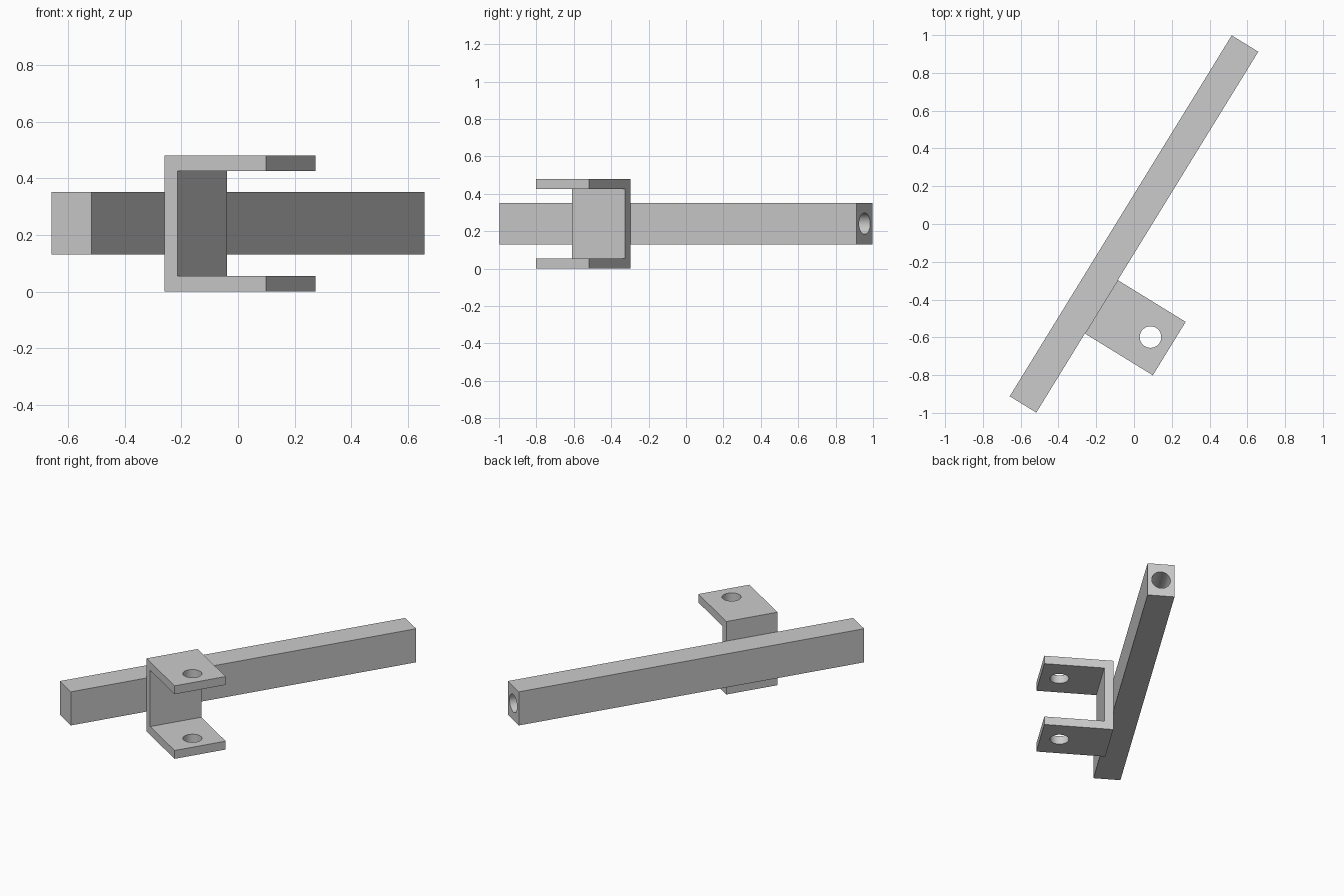
import bpy, bmesh, math
from mathutils import Matrix

if "Cube" in bpy.data.objects:
    bpy.data.objects.remove(bpy.data.objects["Cube"], do_unlink=True)

# Main dimensions, with local x along the bar and local -y towards the bracket
LENGTH, WIDTH, BAR_LOW, BAR_HIGH = 2.243, 0.165, 0.13, 0.351
THICK, HEIGHT, BRACKET_W, BRACKET_D, BRACKET_X = 0.055, 0.48, 0.332, 0.422, -0.464
HOLE_R, BORE_DEPTH = 0.057, 0.35
TURN = Matrix.Rotation(math.radians(58.4), 4, "Z")

grey = bpy.data.materials.new("metal grey")
grey.use_nodes = True
colour = (0.6, 0.6, 0.6, 1)
grey.diffuse_color = colour
grey.node_tree.nodes["Principled BSDF"].inputs["Base Color"].default_value = colour


def extrude_profile(name, profile, x0, x1):
    """Solid with a y-z outline, swept along local x."""
    bm = bmesh.new()
    face = bm.faces.new([bm.verts.new((x0, y, z)) for y, z in profile])
    swept = bmesh.ops.extrude_face_region(bm, geom=[face])["geom"]
    verts = [g for g in swept if isinstance(g, bmesh.types.BMVert)]
    bmesh.ops.translate(bm, vec=(x1 - x0, 0, 0), verts=verts)
    bmesh.ops.recalc_face_normals(bm, faces=bm.faces)
    mesh = bpy.data.meshes.new(name)
    bm.to_mesh(mesh)
    bm.free()
    mesh.materials.append(grey)
    obj = bpy.data.objects.new(name, mesh)
    bpy.context.collection.objects.link(obj)
    return obj


def drill(obj, radius, depth, location, rotation):
    """Cut a round hole, then smooth its wall."""
    bpy.ops.mesh.primitive_cylinder_add(vertices=48, radius=radius, depth=depth,
                                        location=location, rotation=rotation)
    cutter = bpy.context.object
    cutter.hide_render = True
    cutter.data.materials.append(grey)
    mod = obj.modifiers.new("hole", "BOOLEAN")
    mod.operation, mod.solver, mod.object = "DIFFERENCE", "EXACT", cutter
    bpy.ops.object.select_all(action="DESELECT")
    obj.select_set(True)
    bpy.context.view_layer.objects.active = obj
    bpy.ops.object.modifier_apply(modifier=mod.name)
    bpy.data.objects.remove(cutter, do_unlink=True)
    bpy.ops.object.shade_smooth_by_angle(angle=math.radians(30))


# Long bar with a blind bore in its rear end
h = WIDTH / 2
bar = extrude_profile("bar", [(-h, BAR_LOW), (h, BAR_LOW), (h, BAR_HIGH), (-h, BAR_HIGH)],
                      -LENGTH / 2, LENGTH / 2)
drill(bar, HOLE_R, BORE_DEPTH * 2, (LENGTH / 2, 0, (BAR_LOW + BAR_HIGH) / 2),
      (0, math.pi / 2, 0))

# U-shaped bracket, with one hole through both lugs
back, tip, inner = -h, -h - BRACKET_D, -h - THICK
outline = [(back, 0), (back, HEIGHT), (tip, HEIGHT), (tip, HEIGHT - THICK),
           (inner, HEIGHT - THICK), (inner, THICK), (tip, THICK), (tip, 0)]
bracket = extrude_profile("bracket", outline,
                          BRACKET_X - BRACKET_W / 2, BRACKET_X + BRACKET_W / 2)
drill(bracket, HOLE_R, 1, (BRACKET_X, -0.388, HEIGHT / 2), (0, 0, 0))

# Turn the whole assembly about the vertical
for part in (bar, bracket):
    part.matrix_world = TURN
